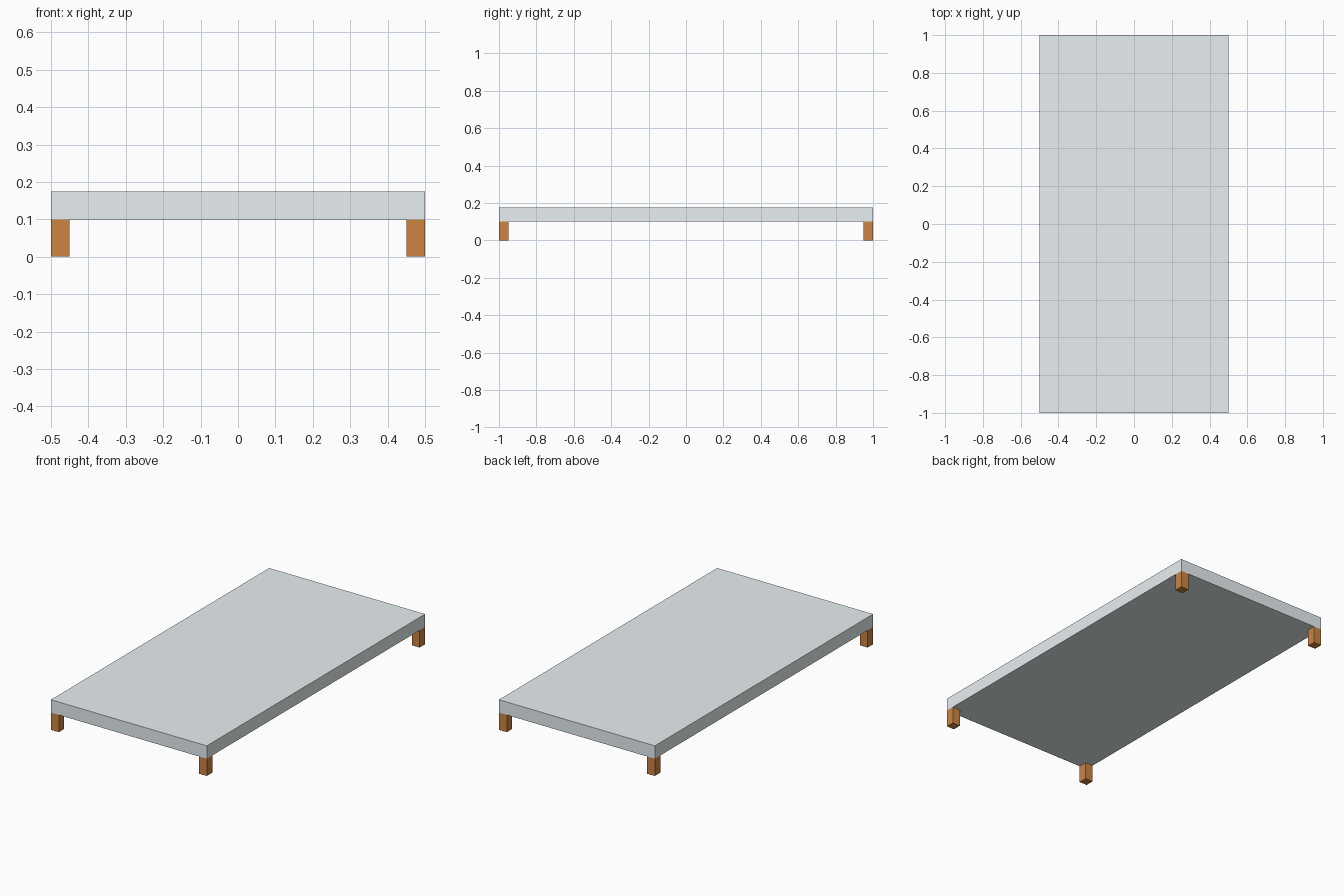
import bpy

if "Cube" in bpy.data.objects:
    bpy.data.objects.remove(bpy.data.objects["Cube"])


def material(name, rgb):
    mat = bpy.data.materials.new(name)
    mat.diffuse_color = (*rgb, 1)
    mat.use_nodes = True
    mat.node_tree.nodes["Principled BSDF"].inputs["Base Color"].default_value = mat.diffuse_color
    return mat


def box(name, lo, hi, mat):
    """Axis-aligned box between two corners."""
    centre = [(a + b) / 2 for a, b in zip(lo, hi)]
    bpy.ops.mesh.primitive_cube_add(size=1, location=centre)
    ob = bpy.context.object
    ob.name = name
    ob.scale = [b - a for a, b in zip(lo, hi)]
    bpy.ops.object.transform_apply(location=True, rotation=False, scale=True)
    ob.data.materials.append(mat)
    return ob


wood = material("wood", (0.61, 0.23, 0.055))
pale = material("pale_grey", (0.81, 0.87, 0.89))

# Flat platform slab
box("platform", (-0.5, -1, 0.1), (0.5, 1, 0.175), pale)

# Square corner legs, flush with the outer edges of the platform
W = 0.05
for sx, side in ((-1, "left"), (1, "right")):
    for sy, end in ((-1, "front"), (1, "back")):
        cx, cy = sx * (0.5 - W / 2), sy * (1 - W / 2)
        box(f"{end}_{side}_leg",
            (cx - W / 2, cy - W / 2, 0), (cx + W / 2, cy + W / 2, 0.1), wood)
